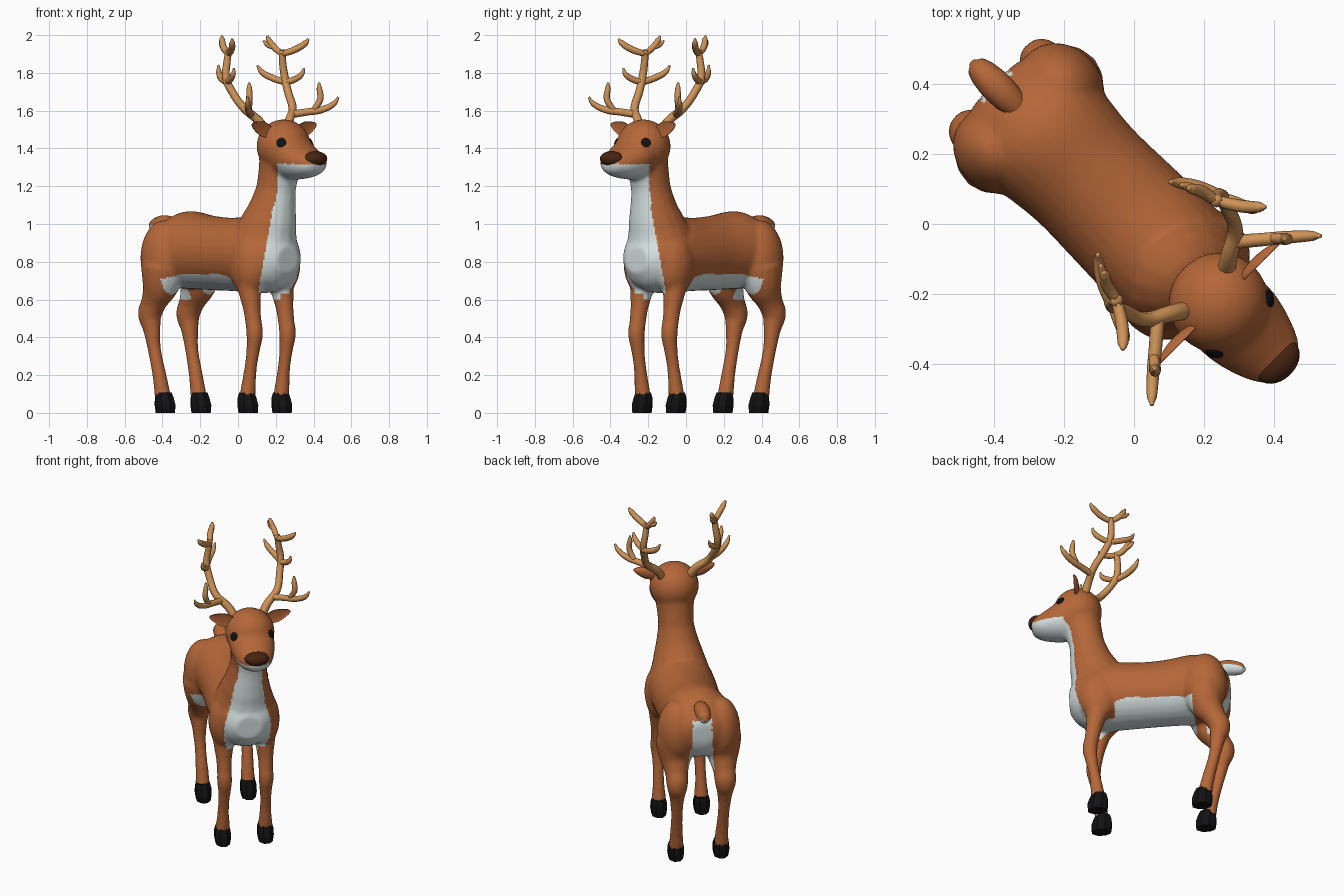
import bpy, bmesh, math
from mathutils import Matrix, Vector
from mathutils.bvhtree import BVHTree

if "Cube" in bpy.data.objects:
    bpy.data.objects.remove(bpy.data.objects["Cube"])

TURN = Matrix.Rotation(math.radians(-45), 4, 'Z')   # built facing +x, then turned
HEAD_Y = 0.012


def material(name, rgb):
    m = bpy.data.materials.new(name)
    m.diffuse_color = (*rgb, 1)
    m.use_nodes = True
    m.node_tree.nodes["Principled BSDF"].inputs["Base Color"].default_value = m.diffuse_color
    return m


BROWN = material("brown_fur", (0.46, 0.135, 0.04))
WHITE = material("white_fur", (0.68, 0.76, 0.76))
BLACK = material("black", (0.006, 0.006, 0.007))
NOSE = material("dark_brown", (0.065, 0.018, 0.006))
TAN = material("antler_tan", (0.62, 0.29, 0.095))


def add_object(name, mesh, mats, smooth=True):
    mesh.name = name
    for m in mats:
        mesh.materials.append(m)
    for p in mesh.polygons:
        p.use_smooth = smooth
    ob = bpy.data.objects.new(name, mesh)
    bpy.context.collection.objects.link(ob)
    return ob


def finish(name, bm, mats, smooth=True):
    bmesh.ops.recalc_face_normals(bm, faces=bm.faces)
    mesh = bpy.data.meshes.new(name)
    bm.to_mesh(mesh)
    bm.free()
    return add_object(name, mesh, mats, smooth)


def evaluated(ob):
    dg = bpy.context.evaluated_depsgraph_get()
    mesh = bpy.data.meshes.new_from_object(ob.evaluated_get(dg))
    bpy.data.objects.remove(ob)
    return mesh


def tube(bm, pts, res=3):
    """Round tube through points (x, y, z, radius)."""
    cu = bpy.data.curves.new("path", 'CURVE')
    cu.dimensions = '3D'
    cu.bevel_depth, cu.bevel_resolution = 1.0, res
    cu.resolution_u, cu.use_fill_caps = 6, True
    sp = cu.splines.new('BEZIER')
    sp.radius_interpolation = 'CARDINAL'
    sp.bezier_points.add(len(pts) - 1)
    for bp, (x, y, z, r) in zip(sp.bezier_points, pts):
        bp.co, bp.radius = (x, y, z), r
        bp.handle_left_type = bp.handle_right_type = 'AUTO'
    ob = bpy.data.objects.new("path", cu)
    bpy.context.collection.objects.link(ob)
    mesh = evaluated(ob)
    bm.from_mesh(mesh)
    bpy.data.meshes.remove(mesh)
    bmesh.ops.remove_doubles(bm, verts=bm.verts, dist=0.0002)


def ellipsoid(bm, centre, radii, rot=Matrix()):
    mat = Matrix.Translation(centre) @ rot @ Matrix.Diagonal((*radii, 1))
    return bmesh.ops.create_uvsphere(bm, u_segments=28, v_segments=18, radius=1, matrix=mat)["verts"]


def bridge(bm, rings):
    n = len(rings[0])
    for a, b in zip(rings, rings[1:]):
        for i in range(n):
            bm.faces.new((a[i], a[(i + 1) % n], b[(i + 1) % n], b[i]))
    bm.faces.new(rings[0])
    bm.faces.new(rings[-1])


def loft(bm, stations, y0=0, n=28, steps=4):
    """Ellipse sections along x: (x, bottom z, top z, half width), smoothly interpolated."""
    s = [Vector(p) for p in stations]
    rows = []
    for i in range(len(s) - 1):
        p0, p1, p2, p3 = s[max(i - 1, 0)], s[i], s[i + 1], s[min(i + 2, len(s) - 1)]
        for k in range(steps):
            t = k / steps
            rows.append(p1 + 0.5 * t * (p2 - p0 + t * (2 * p0 - 5 * p1 + 4 * p2 - p3
                        + t * (3 * p1 - p0 - 3 * p2 + p3))))
    rows.append(s[-1])
    rings = []
    for x, lo, hi, w in rows:
        rings.append([bm.verts.new((x, y0 + w * math.cos(a), (lo + hi) / 2 + (hi - lo) / 2 * math.sin(a)))
                      for a in (2 * math.pi * i / n for i in range(n))])
    bridge(bm, rings)


# Torso, neck, head and legs, merged into one skin
bm = bmesh.new()
loft(bm, [(-.565, .81, .91, .07), (-.55, .75, .95, .12), (-.50, .685, 1.005, .18), (-.42, .66, 1.055, .205),
          (-.34, .655, 1.068, .205), (-.2, .65, 1.045, .19), (-.05, .645, 1.033, .193), (.1, .637, 1.04, .197),
          (.22, .635, 1.02, .19), (.32, .67, .97, .15), (.375, .74, .88, .08)])
tube(bm, [(.175, 0, .85, .195), (.215, .003, .97, .162), (.242, .006, 1.05, .137), (.266, .01, 1.15, .112),
          (.283, HEAD_Y, 1.23, .106), (.32, HEAD_Y, 1.38, .12)], 6)
ellipsoid(bm, (.33, HEAD_Y, 1.412), (.143, .145, .142))
loft(bm, [(.24, 1.30, 1.48, .08), (.32, 1.25, 1.52, .12), (.40, 1.235, 1.505, .133), (.47, 1.238, 1.445, .122),
          (.54, 1.25, 1.395, .098), (.585, 1.272, 1.37, .07), (.6, 1.3, 1.35, .04)], HEAD_Y)
for s in (1, -1):
    ellipsoid(bm, (-.425, s * .128, .82), (.133, .118, .2))
    ellipsoid(bm, (.2, s * .115, .79), (.12, .095, .17))
    tube(bm, [(x, s * y, z, r) for x, y, z, r in (
        (-.42, .138, .78, .118), (-.442, .14, .67, .098), (-.485, .142, .59, .07), (-.517, .143, .52, .064),
        (-.505, .142, .45, .048), (-.487, .14, .34, .036), (-.45, .136, .19, .038), (-.425, .134, .07, .044))], 5)
    tube(bm, [(x, s * y, z, r) for x, y, z, r in (
        (.2, .112, .8, .095), (.205, .12, .68, .07), (.222, .123, .58, .051), (.237, .123, .49, .044),
        (.248, .123, .42, .045), (.238, .123, .34, .037), (.218, .125, .23, .034), (.195, .127, .07, .044))], 5)
raw = finish("body_raw", bm, [])
rm = raw.modifiers.new("merge", 'REMESH')
rm.mode, rm.voxel_size = 'VOXEL', 0.011
sm = raw.modifiers.new("soften", 'SMOOTH')
sm.factor, sm.iterations = 0.5, 10
body = add_object("body", evaluated(raw), [BROWN, WHITE])


# White throat, chest, belly and rump patch
def is_white(c):
    x, y, z = c.x, c.y, c.z
    if .63 < z < 1.32 and x > .2:
        y -= HEAD_Y if z > 1.1 else 0
        if x - min(.19 + .25 * (z - .8), .285) > abs(y):
            return True
    if -.36 < x < .3 and .6 < z < .735 - .9 * max(0, abs(x + .12) - .14) ** 1.5:
        return x < .1 or abs(y) < .075
    return x < -.42 and .6 < z < .94 and abs(y) < .055 + .1 * max(0, .85 - z)


for p in body.data.polygons:
    p.material_index = int(is_white(p.center))
surface = BVHTree.FromPolygons([v.co for v in body.data.vertices], [p.vertices for p in body.data.polygons])

# Eyes sit flat on the head surface
bm = bmesh.new()
for s in (1, -1):
    loc, nor, _, _ = surface.find_nearest((.422, HEAD_Y + s * .11, 1.43))
    ellipsoid(bm, loc, (.026, .026, .009), nor.to_track_quat('Z', 'Y').to_matrix().to_4x4())
finish("eyes", bm, [BLACK])

# Nose
bm = bmesh.new()
ellipsoid(bm, (.567, HEAD_Y, 1.345), (.052, .073, .041))
finish("nose", bm, [NOSE])

# Ears: flattened, cupped towards the front
bm = bmesh.new()
for s in (1, -1):
    vs = ellipsoid(bm, (0, 0, 0), (.026, .085, .04))
    for v in vs:
        if v.co.x > 0:
            v.co.x *= -.25
        v.co.z *= 1 - 4 * s * v.co.y if s * v.co.y > 0 else 1
    place = Matrix.Translation((.335, HEAD_Y + s * .16, 1.503)) @ Matrix.Rotation(s * .3, 4, 'X')
    bmesh.ops.transform(bm, matrix=place, verts=vs)
finish("ears", bm, [BROWN])

# Tail, white underneath
bm = bmesh.new()
tube(bm, [(-.45, 0, .985, .035), (-.54, 0, 1.0, .046), (-.61, 0, .993, .04), (-.64, 0, .987, .028),
          (-.655, 0, .985, .008)], 5)
tail = finish("tail", bm, [BROWN, WHITE])
for p in tail.data.polygons:
    p.material_index = int(p.normal.z < -.2)

# Hooves: faceted, eight sides
bm = bmesh.new()
for x, y in ((.195, .127), (.195, -.127), (-.418, .134), (-.418, -.134)):
    rings = []
    for z, dx, rx, ry in ((0, .008, .06, .043), (.04, .006, .064, .05), (.08, 0, .056, .049), (.108, -.002, .045, .042)):
        rings.append([bm.verts.new((x + dx + rx * math.cos(a), y + ry * math.sin(a), z))
                      for a in (math.pi / 8 + math.pi / 4 * i for i in range(8))])
    bridge(bm, rings)
finish("hooves", bm, [BLACK], False)

# Antlers: main beam, brow branch and tines
BRANCHES = [
    [(.28, .08, 1.49, .026), (.255, .118, 1.55, .024), (.217, .18, 1.61, .022), (.153, .209, 1.70, .021),
     (.12, .22, 1.77, .021), (.114, .208, 1.86, .019), (.12, .2, 1.92, .018)],
    [(.118, .2, 1.9, .016), (.18, .24, 1.925, .018), (.22, .276, 1.96, .015), (.23, .287, 1.98, .006)],
    [(.118, .2, 1.9, .016), (.07, .19, 1.935, .018), (.042, .173, 1.98, .014), (.037, .17, 1.996, .006)],
    [(.07, .19, 1.935, .014), (.035, .172, 1.95, .013), (.015, .162, 1.97, .006)],
    [(.118, .22, 1.75, .017), (.05, .19, 1.775, .018), (.005, .16, 1.805, .015), (-.013, .145, 1.84, .006)],
    [(.118, .215, 1.75, .017), (.17, .24, 1.765, .017), (.21, .257, 1.795, .014), (.22, .262, 1.825, .006)],
    [(.235, .15, 1.58, .02), (.29, .215, 1.593, .019), (.34, .275, 1.605, .018), (.385, .325, 1.64, .014),
     (.4, .34, 1.672, .006)],
    [(.31, .24, 1.6, .015), (.338, .265, 1.66, .017), (.335, .262, 1.72, .014), (.333, .262, 1.748, .006)],
]
bm = bmesh.new()
for s in (1, -1):
    for path in BRANCHES:
        tube(bm, [(x, HEAD_Y + s * y, z, r) for x, y, z, r in path], 2)
finish("antlers", bm, [TAN])

# Turn the whole animal to its standing direction
for ob in bpy.context.collection.objects:
    ob.data.transform(TURN)
